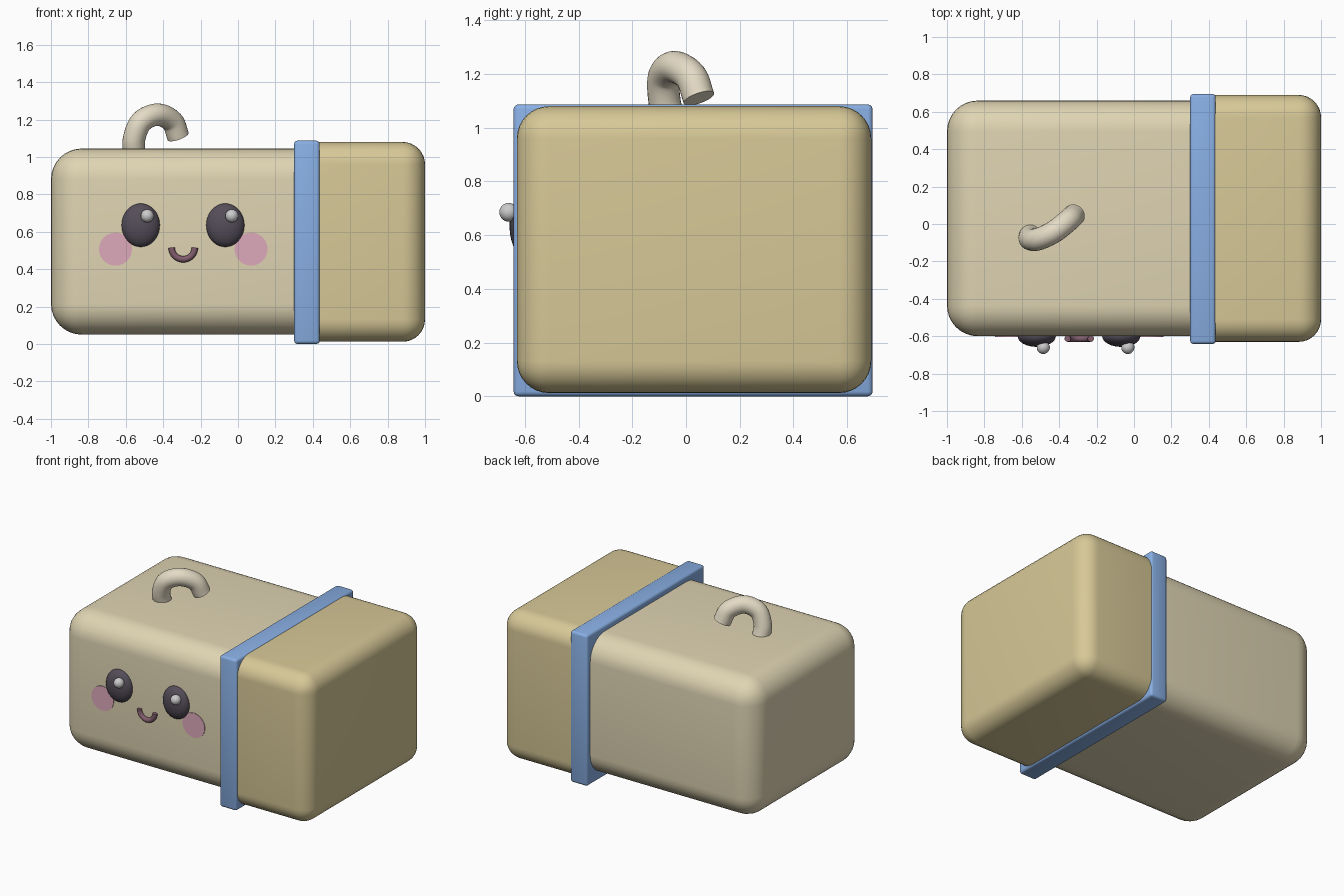
import bpy, bmesh, math
from mathutils import Vector, Matrix

if "Cube" in bpy.data.objects:
    bpy.data.objects.remove(bpy.data.objects["Cube"])


def material(name, rgb):
    m = bpy.data.materials.new(name)
    m.diffuse_color = (*rgb, 1)
    m.use_nodes = True
    m.node_tree.nodes["Principled BSDF"].inputs["Base Color"].default_value = m.diffuse_color
    return m


cream = material("cream", (0.74, 0.66, 0.45))
tan = material("tan", (0.68, 0.58, 0.31))
blue = material("blue", (0.25, 0.43, 0.78))
dark = material("dark", (0.09, 0.075, 0.10))
pink = material("pink", (0.74, 0.40, 0.50))
plum = material("plum", (0.22, 0.11, 0.15))
pale = material("pale", (0.78, 0.71, 0.56))

FRONT = -0.60  # plane of the face


def add(name, bm, mat, angle=40):
    mesh = bpy.data.meshes.new(name)
    bmesh.ops.recalc_face_normals(bm, faces=bm.faces)
    bm.to_mesh(mesh)
    bm.free()
    ob = bpy.data.objects.new(name, mesh)
    bpy.context.collection.objects.link(ob)
    if mat:
        mesh.materials.append(mat)
    bpy.context.view_layer.objects.active = ob
    ob.select_set(True)
    bpy.ops.object.shade_smooth_by_angle(angle=math.radians(angle))
    ob.select_set(False)
    return ob


def rounded_box(name, lo, hi, radius, segments, mat):
    lo, hi = Vector(lo), Vector(hi)
    bm = bmesh.new()
    bmesh.ops.create_cube(bm, size=1, matrix=Matrix.Translation((lo + hi) / 2)
                          @ Matrix.Diagonal((*(hi - lo), 1)))
    bmesh.ops.bevel(bm, geom=bm.edges[:], offset=radius, segments=segments,
                    profile=0.5, affect='EDGES')
    return add(name, bm, mat)


def ellipsoid(name, centre, radii, mat):
    bm = bmesh.new()
    bmesh.ops.create_uvsphere(bm, u_segments=32, v_segments=20, radius=1,
                              matrix=Matrix.Translation(centre) @ Matrix.Diagonal((*radii, 1)))
    return add(name, bm, mat)


def catmull(points, steps):
    # smooth path through a few points
    p = [Vector(q) for q in points]
    p = [2 * p[0] - p[1]] + p + [2 * p[-1] - p[-2]]
    out = []
    for a, b, c, d in zip(p, p[1:], p[2:], p[3:]):
        for i in range(steps):
            t = i / steps
            out.append(0.5 * (2 * b + (c - a) * t + (2 * a - 5 * b + 4 * c - d) * t * t
                              + (3 * b - a - 3 * c + d) * t ** 3))
    return out + [p[-2]]


def tube(name, path, radius, mat, sides=24):
    bm = bmesh.new()
    rings = []
    normal = Vector((0.3, 1, 0.1))
    for i, p in enumerate(path):
        tangent = (path[min(i + 1, len(path) - 1)] - path[max(i - 1, 0)]).normalized()
        normal = (normal - tangent * normal.dot(tangent)).normalized()
        side = tangent.cross(normal)
        rings.append([bm.verts.new(p + radius * (math.cos(a) * normal + math.sin(a) * side))
                      for a in (2 * math.pi * k / sides for k in range(sides))])
    for r, s in zip(rings, rings[1:]):
        for k in range(sides):
            n = (k + 1) % sides
            bm.faces.new((r[k], r[n], s[n], s[k]))
    bm.faces.new(rings[0])
    bm.faces.new(rings[-1])
    return add(name, bm, mat)


# main body, end cap and band around the seam
rounded_box("body", (-1, FRONT, 0.05), (0.6, 0.66, 1.045), 0.165, 8, cream)
rounded_box("end_cap", (0.31, -0.63, 0.012), (1, 0.69, 1.08), 0.12, 8, tan)
rounded_box("band", (0.30, -0.642, 0.0), (0.437, 0.695, 1.087), 0.018, 3, blue)

# eyes with highlights, and flat round cheeks
for side, eye_x, cheek_x in (("left", -0.52, -0.655), ("right", -0.068, 0.07)):
    ellipsoid(side + "_eye", (eye_x, FRONT, 0.635), (0.102, 0.057, 0.116), dark)
    ellipsoid(side + "_eye_highlight", (eye_x + 0.035, -0.66, 0.685), (0.035,) * 3, None)
    bm = bmesh.new()
    bmesh.ops.create_cone(bm, cap_ends=True, segments=48, radius1=0.088, radius2=0.088,
                          depth=0.012, matrix=Matrix.Translation((cheek_x, FRONT + 0.002, 0.507))
                          @ Matrix.Rotation(math.pi / 2, 4, 'X'))
    add(side + "_cheek", bm, pink)

# smiling mouth
smile = [Vector((-0.293 + 0.062 * math.cos(a), -0.613, 0.515 + 0.062 * math.sin(a)))
         for a in (math.pi + math.pi * k / 24 for k in range(25))]
tube("mouth", smile, 0.017, plum, 16)

# curled hook on top
hook = catmull([(-0.555, -0.06, 1.02), (-0.555, -0.08, 1.10), (-0.515, -0.082, 1.19),
                (-0.43, -0.043, 1.226), (-0.352, 0.018, 1.19), (-0.32, 0.048, 1.11)], 8)
tube("top_hook", hook, 0.06, pale)
